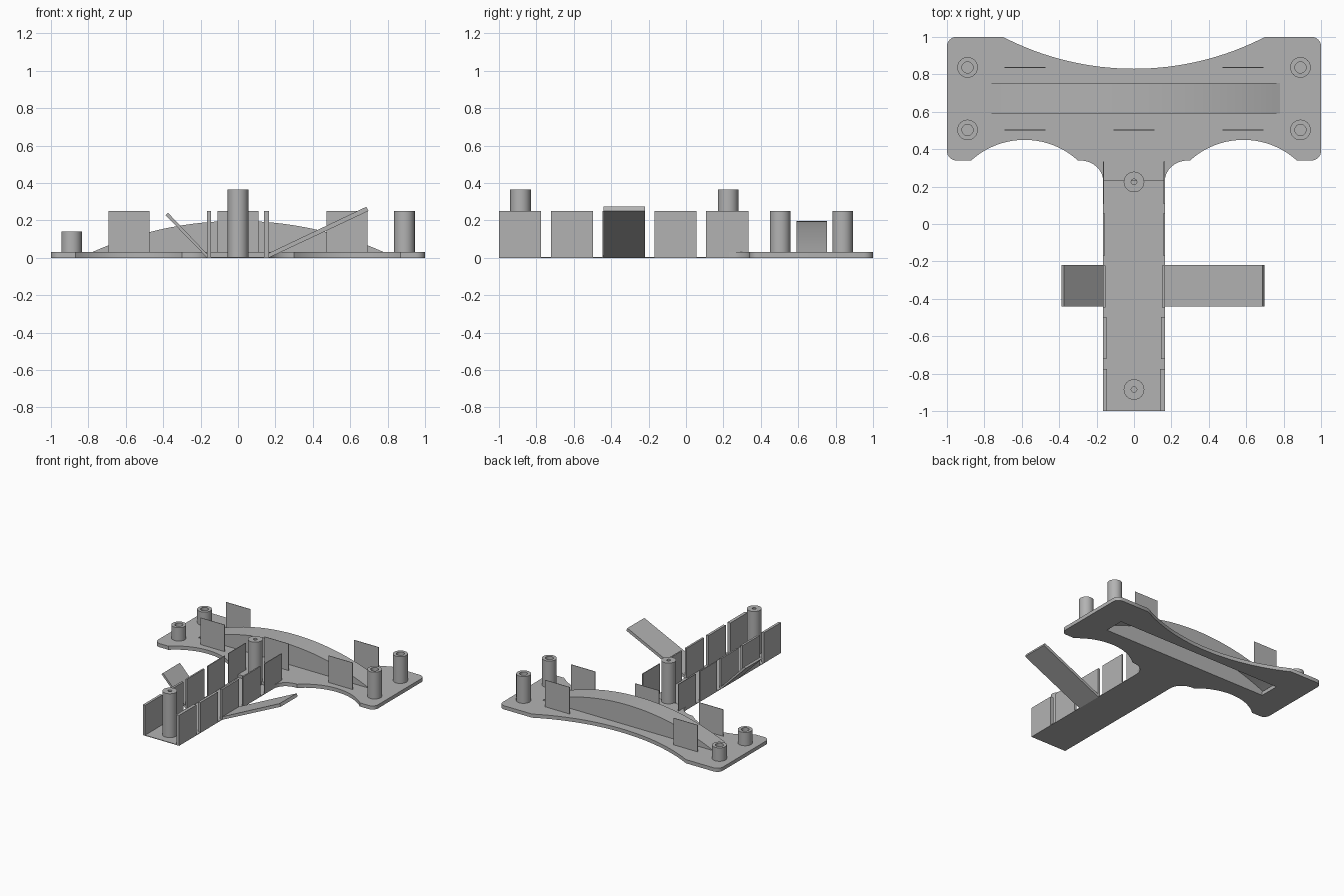
import bpy, bmesh, math
from mathutils import Vector

cube = bpy.data.objects.get("Cube")
if cube:
    bpy.data.objects.remove(cube, do_unlink=True)

grey = bpy.data.materials.new("plain_grey")
grey.use_nodes = True
grey.diffuse_color = (0.45, 0.45, 0.45, 1)
grey.node_tree.nodes["Principled BSDF"].inputs["Base Color"].default_value = (0.45, 0.45, 0.45, 1)


def finish(bm, name, smooth=False):
    bmesh.ops.recalc_face_normals(bm, faces=bm.faces[:])
    mesh = bpy.data.meshes.new(name)
    bm.to_mesh(mesh)
    bm.free()
    mesh.materials.append(grey)
    obj = bpy.data.objects.new(name, mesh)
    bpy.context.collection.objects.link(obj)
    if smooth:
        bpy.ops.object.select_all(action='DESELECT')
        obj.select_set(True)
        bpy.context.view_layer.objects.active = obj
        bpy.ops.object.shade_smooth_by_angle(angle=math.radians(30))
    return obj


def box(name, x0, x1, y0, y1, z0, z1):
    bm = bmesh.new()
    bmesh.ops.create_cube(bm, size=1)
    for v in bm.verts:
        v.co = ((x0 + x1) / 2 + v.co.x * (x1 - x0),
                (y0 + y1) / 2 + v.co.y * (y1 - y0),
                (z0 + z1) / 2 + v.co.z * (z1 - z0))
    return finish(bm, name)


def bow(x0, x1, base, sag, steps):
    """Circular arc over a level chord, bulging by sag."""
    half, mid = (x1 - x0) / 2, (x0 + x1) / 2
    radius = (half * half + sag * sag) / (2 * abs(sag))
    span = math.asin(abs(half) / radius)
    side = math.copysign(1, sag)
    points = []
    for i in range(steps + 1):
        a = span * (2 * i / steps - 1)
        x = mid + math.copysign(1, half) * radius * math.sin(a)
        points.append((x, base + side * (radius * math.cos(a) - radius + abs(sag))))
    return points


def corner(cx, cy, rx, ry, start, steps=8):
    """Quarter ellipse, counter-clockwise from the start angle."""
    angles = [math.radians(start + 90 * i / steps) for i in range(steps + 1)]
    return [(cx + rx * math.cos(a), cy + ry * math.sin(a)) for a in angles]


def post(name, x, y, z0, z1, hole):
    """Hollow round post with a blind hole."""
    profile = [(0.055, z0), (0.055, z1), (hole, z1), (hole, z0 + 0.01)]
    bm = bmesh.new()
    steps = 32
    rings = []
    for r, z in profile:
        rings.append([bm.verts.new((x + r * math.cos(math.tau * i / steps),
                                    y + r * math.sin(math.tau * i / steps), z))
                      for i in range(steps)])
    for a, b in zip(rings, rings[1:]):
        for i in range(steps):
            j = (i + 1) % steps
            bm.faces.new((a[i], a[j], b[j], b[i]))
    bm.faces.new(rings[0])
    bm.faces.new(rings[-1])
    return finish(bm, name, True)


# Rear plate: half outline mirrored, with a slot under the arch
half = corner(0.29, 0.23, 0.125, 0.11, 90)[::-1]
half += bow(0.30, 0.87, 0.34, 0.11, 20)
half += corner(0.95, 0.39, 0.05, 0.05, 270) + corner(0.95, 0.95, 0.05, 0.05, 0)
back = bow(0.70, -0.70, 1.0, -0.17, 32)
outline = half + back + [(-x, y) for x, y in reversed(half)]
slot = [(-0.76, 0.59), (0.76, 0.59), (0.76, 0.755), (-0.76, 0.755)]
bm = bmesh.new()
for loop in (outline, slot):
    verts = [bm.verts.new((x, y, 0)) for x, y in loop]
    for i, v in enumerate(verts):
        bm.edges.new((v, verts[(i + 1) % len(verts)]))
bmesh.ops.triangle_fill(bm, use_beauty=True, edges=bm.edges[:], normal=Vector((0, 0, 1)))
bmesh.ops.dissolve_limit(bm, angle_limit=0.01, verts=bm.verts[:], edges=bm.edges[:])
top = bmesh.ops.extrude_face_region(bm, geom=bm.faces[:])
bmesh.ops.translate(bm, vec=(0, 0, 0.03),
                    verts=[g for g in top["geom"] if isinstance(g, bmesh.types.BMVert)])
finish(bm, "rear_plate", True)

# Hollow arch over the slot
bm = bmesh.new()
arc = bow(-0.78, 0.78, 0.03, 0.167, 40)
front, rear = [[bm.verts.new((x, y, z)) for x, z in arc] for y in (0.59, 0.755)]
for i in range(len(arc) - 1):
    bm.faces.new((front[i], front[i + 1], rear[i + 1], rear[i]))
bm.faces.new(front)
bm.faces.new(rear)
finish(bm, "arch_cover", True)

# Thin stem floor
box("stem_floor", -0.165, 0.165, -1.0, 0.34, 0.0, 0.005)

# Stem side panels, thinner towards the rear
for i in range(5):
    y = -1.0 + 0.277 * i
    for side, name, thick in ((-1, "right", 0.021 - 0.004 * i), (1, "left", 0.026 - 0.005 * i)):
        xs = sorted((side * 0.165, side * (0.165 - thick)))
        box(f"{name}_stem_panel_{i + 1}", *xs, y, y + 0.225, 0.0, 0.25)

# Upright fins on the rear plate
for y, row in ((0.503, "front"), (0.837, "back")):
    for side, name in ((-1, "right"), (1, "left")):
        xs = sorted((side * 0.472, side * 0.692))
        box(f"{row}_{name}_fin", *xs, y - 0.002, y + 0.002, 0.03, 0.25)
box("middle_fin", -0.11, 0.11, 0.501, 0.505, 0.03, 0.25)

# Posts
for y, row in ((0.503, "front"), (0.837, "back")):
    post(f"{row}_right_post", -0.89, y, 0.03, 0.14, 0.03)
    post(f"{row}_left_post", 0.89, y, 0.03, 0.25, 0.03)
post("stem_rear_post", 0, 0.225, 0.005, 0.365, 0.015)
post("stem_front_post", 0, -0.885, 0.005, 0.365, 0.015)

# Sloping side flaps
flaps = {
    "left_flap": [(0.165, 0), (0.697, 0.25), (0.687, 0.273), (0.165, 0.025)],
    "right_flap": [(-0.165, 0), (-0.388, 0.228), (-0.374, 0.24), (-0.165, 0.02)],
}
for name, section in flaps.items():
    bm = bmesh.new()
    face = bm.faces.new([bm.verts.new((x, -0.44, z)) for x, z in section])
    ext = bmesh.ops.extrude_face_region(bm, geom=[face])
    bmesh.ops.translate(bm, vec=(0, 0.22, 0),
                        verts=[g for g in ext["geom"] if isinstance(g, bmesh.types.BMVert)])
    finish(bm, name)
